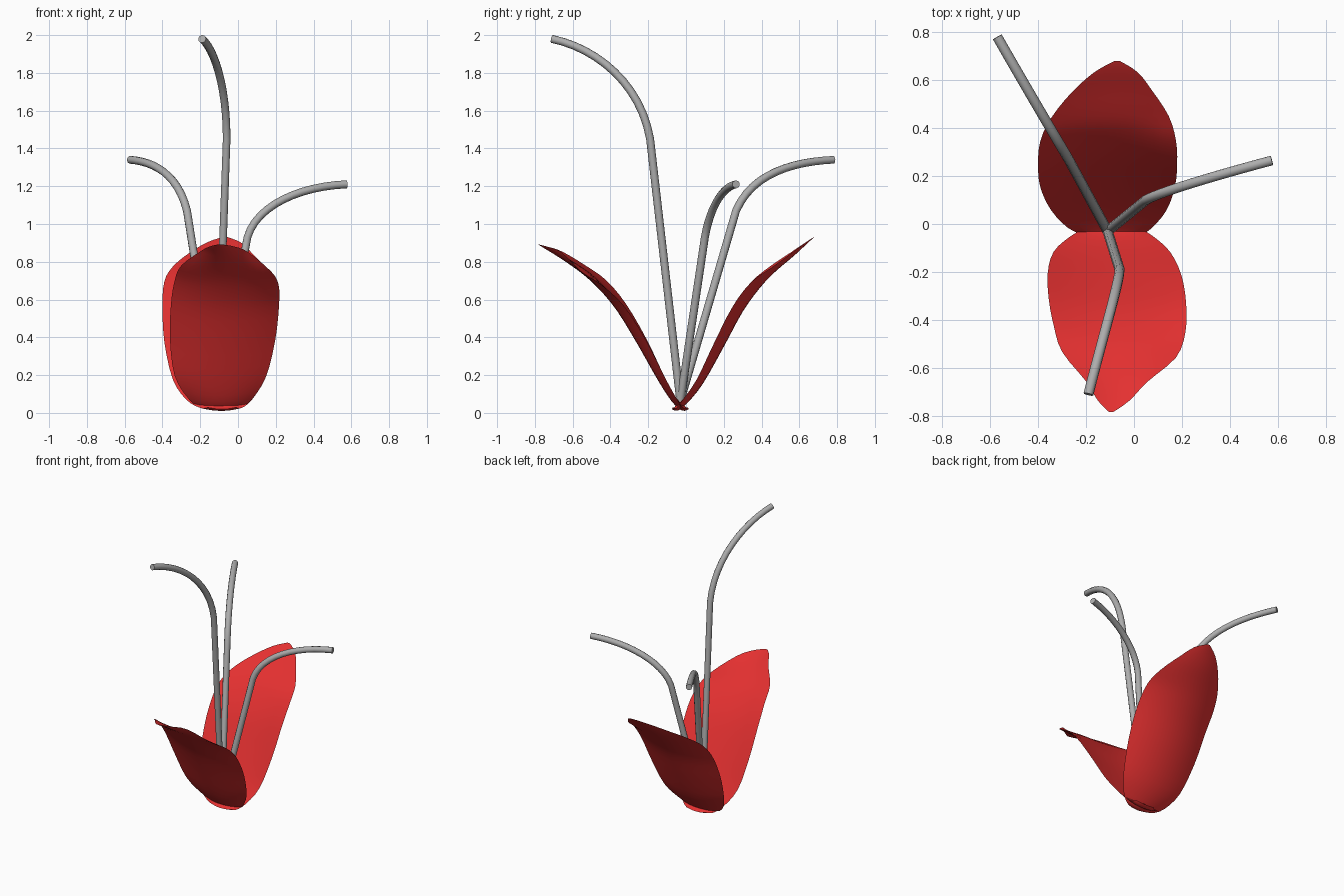
import bpy
import bmesh
from mathutils import Vector

if "Cube" in bpy.data.objects:
    bpy.data.objects.remove(bpy.data.objects["Cube"])


def material(name, col):
    m = bpy.data.materials.new(name)
    m.diffuse_color = col
    m.use_nodes = True
    m.node_tree.nodes["Principled BSDF"].inputs["Base Color"].default_value = m.diffuse_color
    return m


red = material("petal_red", (0.78, 0.03, 0.03, 1))
grey = material("stamen_grey", (0.42, 0.42, 0.42, 1))


def stamen(name, base, bend, h1, h2, tip):
    # straight stalk that arcs over to its tip
    cu = bpy.data.curves.new(name, 'CURVE')
    cu.dimensions = '3D'
    cu.bevel_depth = 0.021
    cu.bevel_resolution = 3
    cu.use_fill_caps = True
    cu.materials.append(grey)
    sp = cu.splines.new('BEZIER')
    sp.bezier_points.add(2)
    base, bend, h1, h2, tip = map(Vector, (base, bend, h1, h2, tip))
    hand = [(base, base, base.lerp(bend, .33)),
            (base.lerp(bend, .67), bend, h1),
            (h2, tip, tip)]
    for p, (l, c, r) in zip(sp.bezier_points, hand):
        p.handle_left_type = p.handle_right_type = 'FREE'
        p.co, p.handle_left, p.handle_right = c, l, r
    bpy.context.collection.objects.link(bpy.data.objects.new(name, cu))


def smooth_rows(rows, n=3):
    # Catmull-Rom interpolation along the petal
    r = [Vector(q) for q in rows]
    out = []
    for i in range(len(r) - 1):
        p0, p1, p2, p3 = r[max(i - 1, 0)], r[i], r[i + 1], r[min(i + 2, len(r) - 1)]
        for k in range(n):
            t = k / n
            out.append(0.5 * (2 * p1 + (p2 - p0) * t + (2 * p0 - 5 * p1 + 4 * p2 - p3) * t * t
                              + (3 * p1 - p0 - 3 * p2 + p3) * t ** 3))
    return out + [r[-1]]


def petal(name, rows, cols=12, thick=0.03):
    # cupped lens: each row is (y, z, left x, right x, left cup, right cup)
    rows = smooth_rows(rows)
    last = len(rows) - 1
    bm = bmesh.new()
    for layer in (0, 1):
        grid = []
        for i, (y, z, xl, xr, cl, cr) in enumerate(rows):
            a, b = rows[max(i - 1, 0)], rows[min(i + 1, last)]
            t = Vector((0, b[0] - a[0], b[1] - a[1])).normalized()
            s = 1 if t.y > 0 else -1
            n = Vector((0, -t.z * s, t.y * s))      # inward normal
            th = thick * layer * min(1, i / 2, (last - i) / 10)
            line = []
            for j in range(cols + 1):
                u = 2 * j / cols - 1
                d = (cl if u < 0 else cr) * u * u + th * (1 - u * u)
                line.append(bm.verts.new(Vector((xl + (xr - xl) * j / cols, y, z)) + n * d))
            grid.append(line)
        for g, h in zip(grid, grid[1:]):
            for j in range(cols):
                bm.faces.new((g[j], g[j + 1], h[j + 1], h[j]))
    bmesh.ops.remove_doubles(bm, verts=bm.verts, dist=0.0005)
    bmesh.ops.recalc_face_normals(bm, faces=bm.faces)
    me = bpy.data.meshes.new(name)
    bm.to_mesh(me)
    bm.free()
    me.materials.append(red)
    ob = bpy.data.objects.new(name, me)
    bpy.context.collection.objects.link(ob)
    bpy.context.view_layer.objects.active = ob
    ob.select_set(True)
    bpy.ops.object.shade_smooth_by_angle(angle=1.0)
    ob.select_set(False)


# Petals
petal("front_petal", [
    (0.015, 0.02, -0.16, -0.01, 0.01, 0.01), (-0.02, 0.012, -0.20, 0.02, 0.015, 0.015),
    (-0.075, 0.06, -0.265, 0.08, 0.03, 0.03), (-0.15, 0.175, -0.335, 0.15, 0.04, 0.04),
    (-0.255, 0.36, -0.36, 0.197, 0.055, 0.05), (-0.365, 0.54, -0.355, 0.217, 0.06, 0.045),
    (-0.465, 0.66, -0.335, 0.215, 0.06, 0.025), (-0.56, 0.745, -0.30, 0.175, 0.045, 0.005),
    (-0.675, 0.825, -0.20, 0.055, 0.035, 0.03), (-0.745, 0.868, -0.15, -0.02, 0.015, 0.015),
    (-0.783, 0.892, -0.105, -0.085, 0, 0)])
petal("back_petal", [
    (-0.075, 0.02, -0.16, -0.01, 0.01, 0.01), (-0.045, 0.012, -0.20, 0.02, 0.015, 0.015),
    (0.005, 0.05, -0.275, 0.075, 0.03, 0.03), (0.09, 0.155, -0.345, 0.135, 0.04, 0.04),
    (0.20, 0.35, -0.39, 0.17, 0.055, 0.055), (0.30, 0.535, -0.40, 0.18, 0.06, 0.06),
    (0.39, 0.66, -0.39, 0.175, 0.055, 0.055), (0.47, 0.745, -0.345, 0.145, 0.04, 0.03),
    (0.57, 0.83, -0.255, 0.075, 0.025, 0.02), (0.64, 0.895, -0.165, 0.015, 0.01, 0.01),
    (0.68, 0.932, -0.08, -0.06, 0, 0)])

# Stamens
base = (-0.11, -0.03, 0.06)
stamen("tall_stamen", base, (-0.06, -0.19, 1.45), (-0.06, -0.24, 1.74),
       (-0.13, -0.47, 1.93), (-0.19, -0.71, 1.98))
stamen("left_stamen", base, (-0.27, 0.265, 1.07), (-0.32, 0.35, 1.27),
       (-0.45, 0.57, 1.33), (-0.57, 0.78, 1.34))
stamen("right_stamen", base, (0.05, 0.10, 0.93), (0.10, 0.13, 1.10),
       (0.33, 0.20, 1.20), (0.575, 0.265, 1.21))
